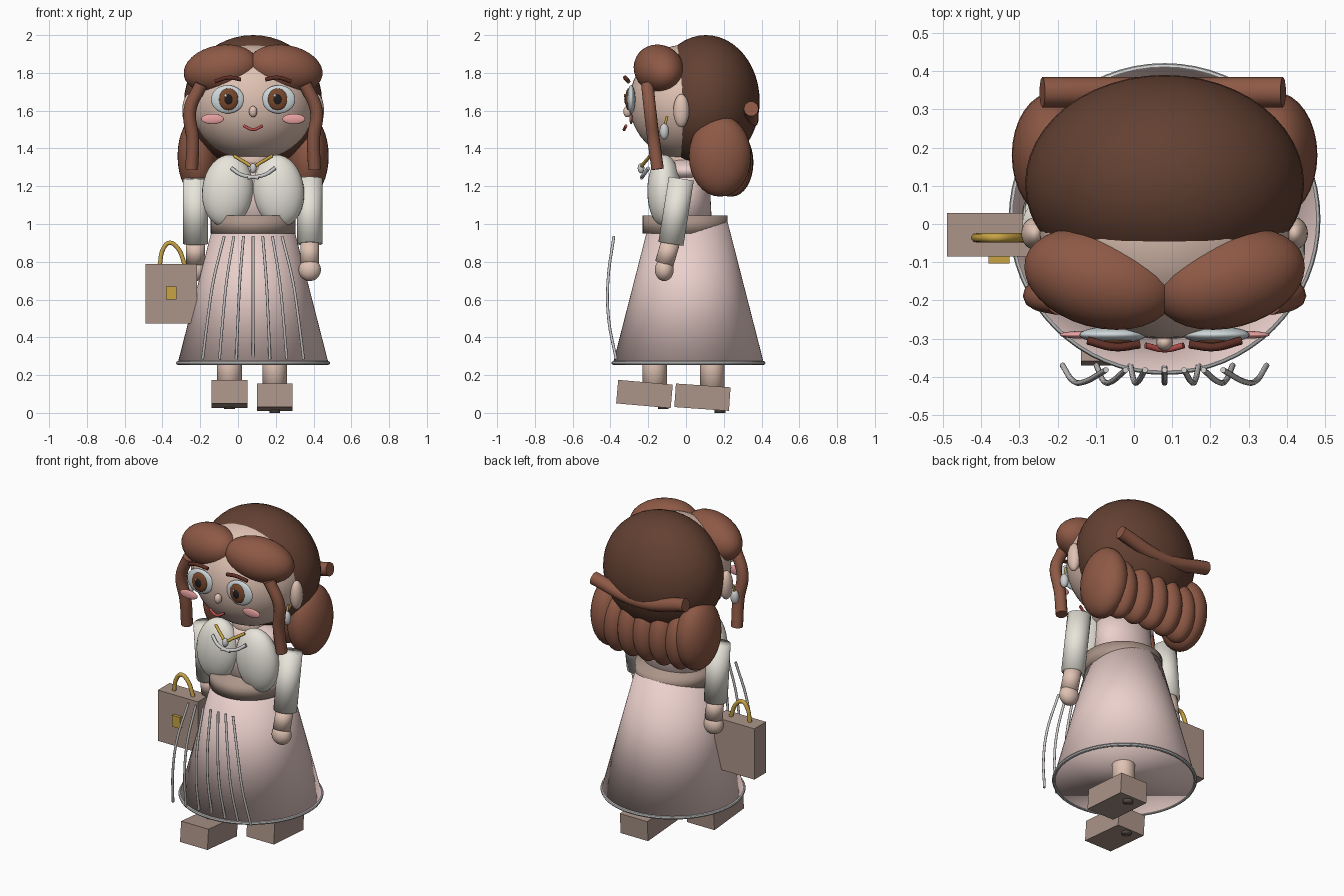
import bpy, math
from mathutils import Vector

if "Cube" in bpy.data.objects:
    bpy.data.objects.remove(bpy.data.objects["Cube"])

CX = 0.08  # figure's middle plane


def material(name, r, g, b):
    m = bpy.data.materials.new(name)
    m.diffuse_color = (r, g, b, 1)
    m.use_nodes = True
    m.node_tree.nodes["Principled BSDF"].inputs["Base Color"].default_value = m.diffuse_color
    return m


SKIN = material("skin", .74, .54, .45)
HAIR = material("dark_hair", .125, .052, .032)
CURL = material("light_hair", .27, .10, .06)
PINK = material("pink_cloth", .83, .63, .60)
TAUPE = material("taupe_leather", .41, .30, .25)
CREAM = material("cream_cloth", .80, .78, .70)
PEARL = material("pearl", .80, .80, .78)
EYE = material("eye_white", .62, .68, .70)
IRIS = material("iris_brown", .19, .065, .025)
DARK = material("dark", .015, .012, .012)
SOLE = material("dark_sole", .12, .10, .09)
BROW = material("brow_brown", .11, .028, .018)
GOLD = material("gold", .58, .37, .06)
BLUSH = material("blush", .82, .36, .36)
LIP = material("lip", .48, .08, .07)
GREY = material("silver_trim", .62, .59, .58)


def finish(name, mat, smooth=40):
    ob = bpy.context.object
    ob.name = name
    ob.data.materials.append(mat)
    if smooth == 180:
        bpy.ops.object.shade_smooth()
    elif smooth:
        bpy.ops.object.shade_smooth_by_angle(angle=math.radians(smooth))
    return ob


def ball(name, loc, radii, mat, rot=(0, 0, 0), seg=32):
    bpy.ops.mesh.primitive_uv_sphere_add(segments=seg, ring_count=seg // 2, location=loc,
                                         rotation=[math.radians(a) for a in rot])
    bpy.context.object.scale = radii
    return finish(name, mat)


def box(name, loc, size, mat, tilt=0):
    bpy.ops.mesh.primitive_cube_add(size=1, location=loc, rotation=(math.radians(tilt), 0, 0))
    bpy.context.object.scale = size
    return finish(name, mat, 0)


def cone(name, a, b, r1, r2, mat, seg=40, flat=1):
    a, b = Vector(a), Vector(b)
    d = b - a
    bpy.ops.mesh.primitive_cone_add(vertices=seg, radius1=r1, radius2=r2, depth=d.length,
                                    location=(a + b) / 2)
    ob = bpy.context.object
    if abs(d.x) + abs(d.y) > 1e-6:
        ob.rotation_euler = d.to_track_quat('Z', 'Y').to_euler()
    ob.scale.y = flat
    return finish(name, mat, 180)


def tube(name, pts, r, mat, res=6):
    cu = bpy.data.curves.new(name, 'CURVE')
    cu.dimensions = '3D'
    cu.bevel_depth = r
    cu.bevel_resolution = 3
    cu.use_fill_caps = True
    cu.resolution_u = res
    sp = cu.splines.new('BEZIER')
    sp.bezier_points.add(len(pts) - 1)
    for bp, p in zip(sp.bezier_points, pts):
        bp.co = p
        bp.handle_left_type = bp.handle_right_type = 'AUTO'
    cu.materials.append(mat)
    ob = bpy.data.objects.new(name, cu)
    bpy.context.collection.objects.link(ob)
    return ob


# head and hair mass
ball("head", (CX, 0, 1.645), (.33, .30, .305), SKIN, seg=48)
ball("hair_back", (CX, .105, 1.65), (.365, .285, .35), HAIR, seg=48)
ball("nose", (CX, -.31, 1.595), (.022, .022, .03), SKIN, seg=16)
tube("mouth", [(CX - .05, -.318, 1.52), (CX, -.328, 1.50), (CX + .05, -.318, 1.52)], .008, LIP)

# mirrored face, ears, fringe and side locks
for s, side in ((-1, "left"), (1, "right")):
    ball(side + "_eye", (CX + s * .135, -.29, 1.66), (.088, .022, .075), EYE)
    ball(side + "_iris", (CX + s * .13, -.304, 1.66), (.052, .018, .058), IRIS)
    ball(side + "_pupil", (CX + s * .13, -.315, 1.66), (.025, .012, .03), DARK, seg=16)
    ball(side + "_eye_glint", (CX + s * .13 - .015, -.325, 1.68), (.007, .004, .008), PEARL, seg=12)
    tube(side + "_brow", [(CX + s * .065, -.315, 1.765), (CX + s * .13, -.322, 1.775),
                          (CX + s * .2, -.305, 1.755)], .011, BROW)
    ball(side + "_cheek", (CX + s * .215, -.29, 1.556), (.06, .01, .027), BLUSH)
    ball(side + "_ear", (CX + s * .34, -.025, 1.60), (.035, .042, .088), SKIN)
    tube(side + "_earring_hook", [(CX + s * .335, -.1, 1.57), (CX + s * .335, -.115, 1.51)], .007, GOLD)
    ball(side + "_earring_pearl", (CX + s * .335, -.115, 1.49), (.025, .025, .043), PEARL, seg=20)
    ball(side + "_fringe", (CX + s * .17, -.143, 1.82), (.204, .128, .127), CURL, (0, s * 10, s * 15))
    tube(side + "_side_lock", [(CX + s * .275, -.205, 1.74), (CX + s * .335, -.19, 1.6),
                               (CX + s * .32, -.172, 1.45), (CX + s * .325, -.15, 1.29)], .034, CURL)

# row of curls at the nape
for i in range(-3, 4):
    t = i / 3
    if abs(i) == 3:
        ball("end_curl", (CX + t * .29, .18, 1.36), (.11, .165, .215), CURL)
    else:
        ball("nape_curl", (CX + t * .32, .242 - .03 * t * t, 1.325), (.085, .115, .18), CURL)
tube("back_roll", [(-.24, .345, 1.61), (CX, .345, 1.55), (.39, .345, 1.61)], .04, CURL, 12)

# torso and blouse
cone("neck", (CX, 0, 1.25), (CX, 0, 1.42), .1, .1, SKIN)
cone("torso", (CX, 0, 1.0), (CX, 0, 1.3), .19, .17, PINK, flat=.72)
ball("shoulders", (CX, 0, 1.28), (.2, .125, .07), PINK)
for s in (-1, 1):
    ball("blouse_front", (CX + s * .135, -.115, 1.175), (.135, .09, .192), CREAM, (0, -s * 6, 0))
    tube("collar_trim", [(CX + s * .115, -.20, 1.295), (CX + s * .06, -.225, 1.26),
                         (CX - s * .03, -.235, 1.245)], .01, PEARL)
tube("necklace", [(CX - .1, -.19, 1.36), (CX - .04, -.22, 1.325), (CX, -.235, 1.305),
                  (CX + .04, -.22, 1.325), (CX + .1, -.19, 1.36)], .009, GOLD)
ball("necklace_pearl", (CX, -.238, 1.295), (.018, .018, .027), PEARL, seg=16)
cone("belt", (CX, -.005, .95), (CX, -.005, 1.045), .225, .225, TAUPE, 48)

# skirt, hem and pleats
cone("skirt", (CX, .013, .26), (CX, .013, 1.02), .4, .205, PINK, 64)
bpy.ops.mesh.primitive_torus_add(location=(CX, .013, .264), major_radius=.398, minor_radius=.01,
                                 major_segments=64, minor_segments=8)
finish("hem", PEARL)
for i in range(-3, 4):
    tube("pleat", [(CX + i * .051, -.382, .935), (CX + i * .07, -.413, .7),
                   (CX + i * .08, -.41, .5), (CX + i * .089, -.37, .285)], .0075, GREY)

# arms: left swings back, right swings forward
for x, y0, y1, y2, side in ((-.225, 0, .03, .05, "left"), (.38, -.025, -.08, -.115, "right")):
    cone(side + "_sleeve", (x, y1, .895), (x, y0, 1.24), .067, .067, CREAM)
    cone(side + "_wrist", (x, y2, .79), (x, y1, .91), .05, .05, SKIN)
    ball(side + "_hand", (x, y2, .758), (.059, .05, .06), SKIN)

# legs and tilted shoes in a walking stance
for x, yl, ys, zs, tilt, yh, side in ((-.045, -.165, -.22, .1, -5, -.12, "left"),
                                      (.195, .14, .087, .083, -4, .18, "right")):
    cone(side + "_leg", (x, yl, .08), (x, yl, .4), .065, .065, SKIN)
    box(side + "_shoe", (x, ys, zs), (.188, .29, .125), TAUPE, tilt)
    z = .02 if side == "left" else 0
    cone(side + "_heel", (x, yh, z), (x, yh, z + .06), .028, .028, SOLE, 20)

# handbag
box("bag", (-.353, -.028, .632), (.274, .114, .315), TAUPE)
box("bag_clasp", (-.353, -.094, .635), (.055, .02, .07), GOLD)
tube("bag_handle", [(-.415, -.036, .78), (-.395, -.036, .87), (-.365, -.036, .9),
                    (-.325, -.036, .88), (-.28, -.036, .78)], .012, GOLD)
